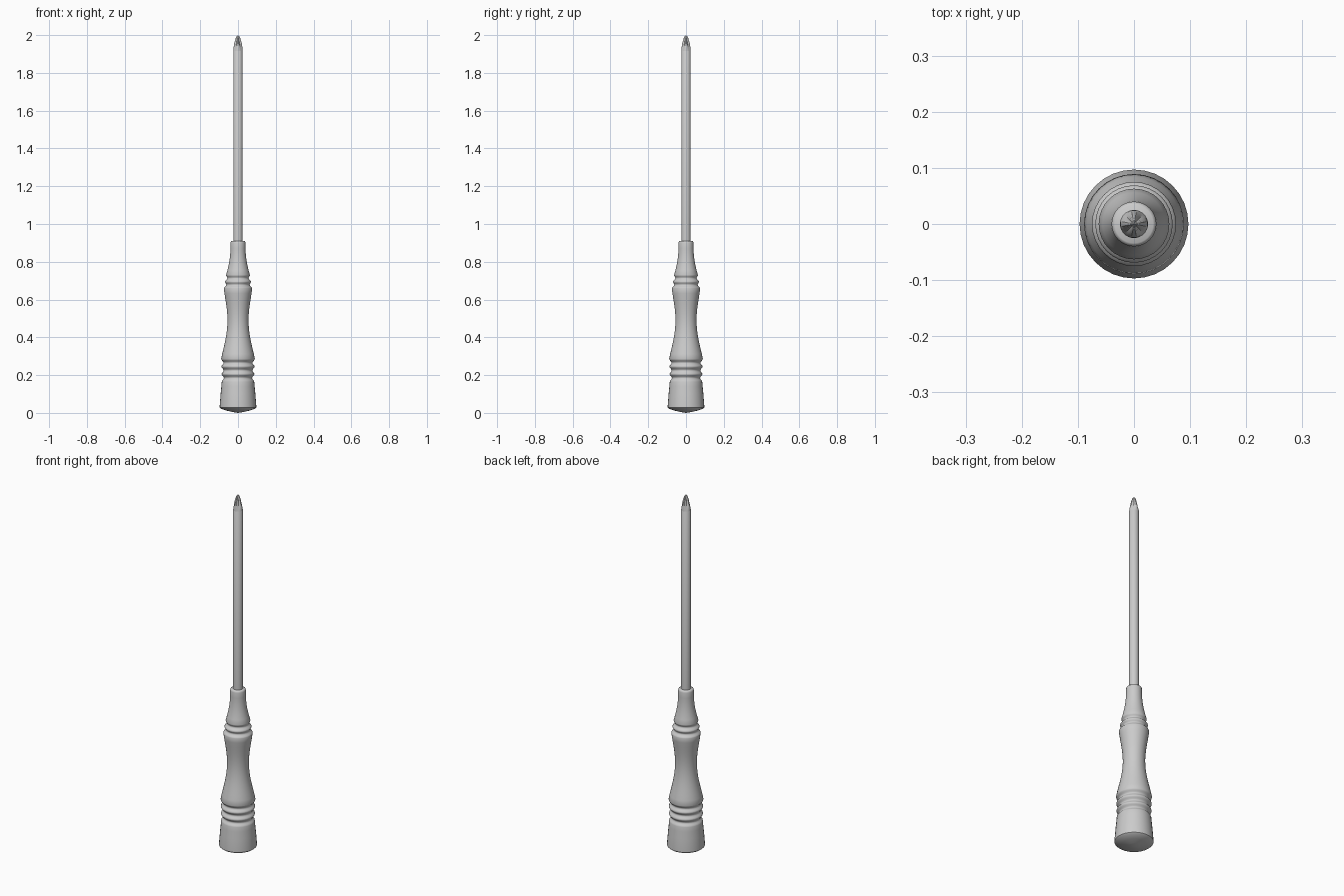
import bpy, bmesh
from math import sin, cos, pi, radians

cube = bpy.data.objects.get("Cube")
if cube:
    bpy.data.objects.remove(cube)

SEGMENTS = 32

grey = bpy.data.materials.new("light_grey")
grey.use_nodes = True
colour = (0.6, 0.6, 0.6, 1)
grey.diffuse_color = colour
grey.node_tree.nodes["Principled BSDF"].inputs["Base Color"].default_value = colour


def loft(name, profile, shape=lambda i, depth: 1, angle=40):
    """Stack rings of (radius, height, flute depth); zero radius closes to a point."""
    bm = bmesh.new()
    rings = []
    for radius, z, *flute in profile:
        depth = flute[0] if flute else 0
        if radius == 0:
            rings.append([bm.verts.new((0, 0, z))] * SEGMENTS)
            continue
        ring = []
        for i in range(SEGMENTS):
            a = 2 * pi * i / SEGMENTS
            r = radius * shape(i, depth)
            ring.append(bm.verts.new((r * cos(a), r * sin(a), z)))
        rings.append(ring)
    for low, high in zip(rings, rings[1:]):
        for i in range(SEGMENTS):
            j = (i + 1) % SEGMENTS
            corners = dict.fromkeys((low[i], low[j], high[j], high[i]))
            bm.faces.new(list(corners))
    bmesh.ops.recalc_face_normals(bm, faces=bm.faces)
    mesh = bpy.data.meshes.new(name)
    bm.to_mesh(mesh)
    bm.free()
    mesh.materials.append(grey)
    obj = bpy.data.objects.new(name, mesh)
    bpy.context.collection.objects.link(obj)
    bpy.ops.object.select_all(action="DESELECT")
    obj.select_set(True)
    bpy.context.view_layer.objects.active = obj
    bpy.ops.object.shade_smooth_by_angle(angle=radians(angle))
    return obj


def ribs(start, end, count, r_start, r_end, depth, steps=8):
    """Rounded grip rings: crests at both ends, grooves between."""
    points = []
    for k in range(count * steps + 1):
        t = k / (count * steps)
        groove = depth * (1 - cos(2 * pi * count * t)) / 2
        points.append((r_start + (r_end - r_start) * t - groove, start + (end - start) * t))
    return points


def waist(start, end, r_start, r_end, r_mid, steps=14):
    """Concave grip between two radii."""
    points = []
    for k in range(1, steps):
        t = k / steps
        edge = r_start + (r_end - r_start) * t
        points.append((edge - ((r_start + r_end) / 2 - r_mid) * sin(pi * t) ** 1.2,
                       start + (end - start) * t))
    return points


# Handle: shallow domed butt, ribs, waist, upper ribs, neck
handle = [(0, 0), (0.03, 0.005), (0.06, 0.012), (0.09, 0.022), (0.097, 0.028), (0.097, 0.036)]
handle += [(0.092, 0.1), (0.088, 0.14)]
handle += ribs(0.165, 0.285, 3, 0.086, 0.089, 0.012)
handle += waist(0.285, 0.66, 0.089, 0.075, 0.056)
handle += ribs(0.66, 0.73, 2, 0.075, 0.063, 0.01)
handle += [(0.056, 0.755), (0.049, 0.785), (0.044, 0.815), (0.041, 0.845), (0.04, 0.87),
           (0.04, 0.9), (0.038, 0.907), (0.034, 0.91), (0, 0.91)]
loft("handle", handle)

# Shaft
loft("shaft", [(0, 0.9), (0.025, 0.9), (0.025, 1.915), (0.022, 1.92), (0, 1.92)])


# Cross-head tip: four wings on the axes with V-shaped flutes between
def flutes(i, depth):
    quarter = SEGMENTS // 4
    off = abs((i + quarter // 2) % quarter - quarter // 2) / (quarter / 2)
    return 1 - depth * max(0, off - 0.25) / 0.75


loft("cross_tip", [(0, 1.915), (0.025, 1.915), (0.024, 1.93, 0.1), (0.021, 1.95, 0.35),
                   (0.015, 1.975, 0.5), (0.009, 1.992, 0.5), (0, 2)], flutes, 25)
